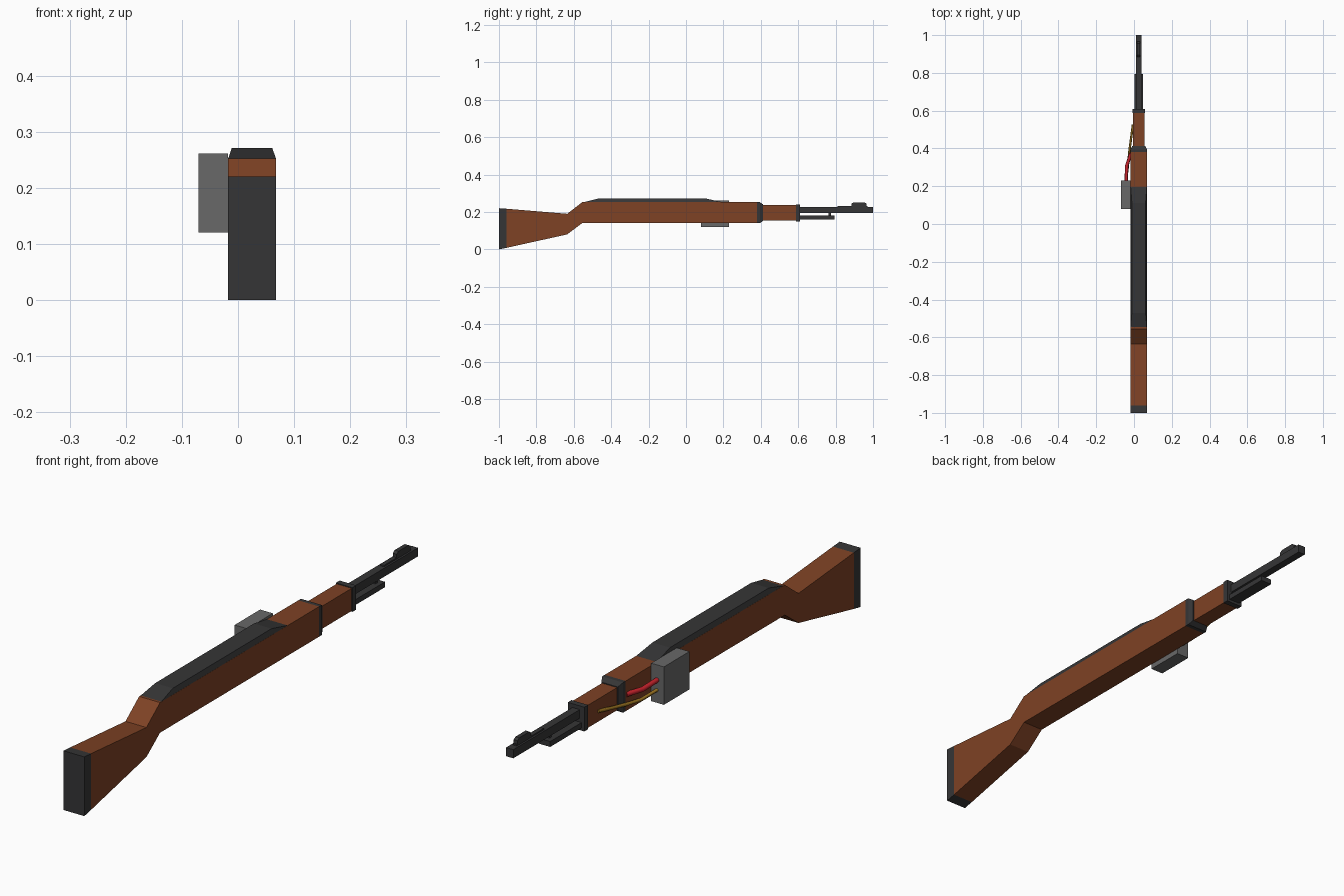
import bpy
import bmesh
from mathutils import Vector

cube = bpy.data.objects.get("Cube")
if cube:
    bpy.data.objects.remove(cube)

CX = 0.025  # centre line of the long parts


def material(name, rgb):
    m = bpy.data.materials.new(name)
    m.use_nodes = True
    m.diffuse_color = (*rgb, 1)
    m.node_tree.nodes["Principled BSDF"].inputs["Base Color"].default_value = (*rgb, 1)
    return m


wood = material("brown wood", (0.21, 0.054, 0.018))
dark = material("dark metal", (0.036, 0.036, 0.037))
grey = material("grey box", (0.14, 0.14, 0.14))
red = material("red wire", (0.56, 0.016, 0.024))
yellow = material("yellow wire", (0.34, 0.18, 0.016))


def finish(name, bm, mat):
    bmesh.ops.recalc_face_normals(bm, faces=bm.faces)
    mesh = bpy.data.meshes.new(name)
    bm.to_mesh(mesh)
    bm.free()
    mesh.materials.append(mat)
    obj = bpy.data.objects.new(name, mesh)
    bpy.context.collection.objects.link(obj)
    return obj


def skin(name, rings, mat):
    """Join matching rings of points and cap both ends."""
    bm = bmesh.new()
    loops = [[bm.verts.new(p) for p in ring] for ring in rings]
    n = len(loops[0])
    for a, b in zip(loops, loops[1:]):
        for i in range(n):
            j = (i + 1) % n
            bm.faces.new((a[i], a[j], b[j], b[i]))
    bm.faces.new(loops[0])
    bm.faces.new(loops[-1])
    return finish(name, bm, mat)


def bar(name, sections, mat, cx=CX):
    """Rectangular sections along y: (y, half width, bottom, top)."""
    rings = [[(cx - w, y, lo), (cx + w, y, lo), (cx + w, y, hi), (cx - w, y, hi)]
             for y, w, lo, hi in sections]
    return skin(name, rings, mat)


def wire(name, path, radius, mat, sides=6):
    curve = bpy.data.curves.new(name, "CURVE")
    curve.dimensions = "3D"
    curve.bevel_depth = radius
    curve.bevel_resolution = 1
    curve.use_fill_caps = True
    line = curve.splines.new("POLY")
    line.points.add(len(path) - 1)
    for point, p in zip(line.points, path):
        point.co = (*p, 1)
    curve.materials.append(mat)
    obj = bpy.data.objects.new(name, curve)
    bpy.context.collection.objects.link(obj)


# Stock with butt plate
W = 0.043
bar("butt_plate", [(-1, W, 0, 0.22), (-0.96, W, 0.008, 0.217)], dark)
bar("stock", [(-0.96, W, 0.008, 0.217), (-0.635, W, 0.08, 0.19),
              (-0.555, W, 0.14, 0.252), (0.38, W, 0.14, 0.252)], wood)

# Bevelled metal cover on top of the stock
skin("receiver_cover", [
    [(CX - W, -0.55, 0.251), (CX + W, -0.55, 0.251), (CX + W, 0.2, 0.251), (CX - W, 0.2, 0.251)],
    [(CX - 0.036, -0.47, 0.271), (CX + 0.036, -0.47, 0.271),
     (CX + 0.036, 0.11, 0.271), (CX - 0.036, 0.11, 0.271)]], dark)

# Fore end and its bands
bar("rear_band", [(0.38, W, 0.14, 0.252), (0.395, W, 0.14, 0.252),
                  (0.413, 0.034, 0.153, 0.24)], dark)
bar("fore_end", [(0.40, 0.031, 0.153, 0.237), (0.60, 0.031, 0.153, 0.237)], wood)
bar("front_band", [(0.588, 0.034, 0.15, 0.24), (0.61, 0.034, 0.15, 0.24)], dark)

# Barrel, lower rail and sight
bar("barrel", [(0.6, 0.015, 0.194, 0.226), (1, 0.015, 0.194, 0.226)], dark)
bar("lower_rail", [(0.6, 0.023, 0.16, 0.18), (0.795, 0.023, 0.16, 0.18)], dark)
bar("rail_link", [(0.762, 0.006, 0.178, 0.196), (0.774, 0.006, 0.178, 0.196)], dark)
bar("sight_base", [(0.81, 0.008, 0.225, 0.231), (0.97, 0.008, 0.225, 0.231)], dark)
bar("front_sight", [(0.885, 0.008, 0.23, 0.244), (0.895, 0.008, 0.23, 0.251),
                    (0.955, 0.008, 0.23, 0.251), (0.965, 0.008, 0.23, 0.244)], dark)

# Side box with two wires running to the fore end
bar("side_box", [(0.08, 0.026, 0.12, 0.261), (0.23, 0.026, 0.12, 0.261)], grey, cx=-0.044)
wire("red_wire", [(-0.042, 0.225, 0.205), (-0.038, 0.31, 0.2), (-0.016, 0.375, 0.2)], 0.009, red)
wire("yellow_wire", [(-0.042, 0.225, 0.168), (-0.032, 0.31, 0.16),
                     (-0.024, 0.39, 0.17), (-0.006, 0.525, 0.192)], 0.006, yellow)
